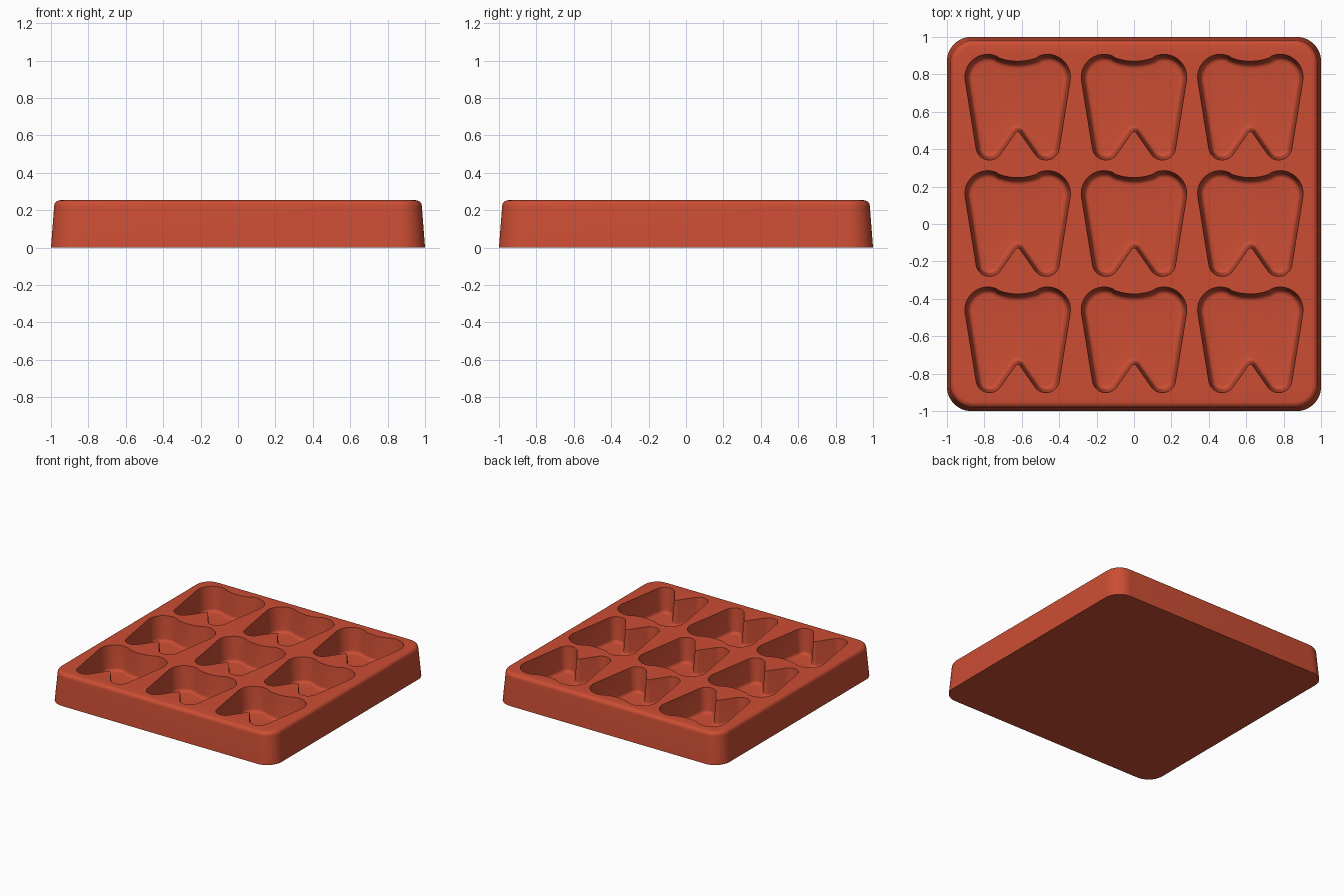
import bpy, bmesh, math
from mathutils import Vector

if "Cube" in bpy.data.objects:
    bpy.data.objects.remove(bpy.data.objects["Cube"])

H, DEPTH, PITCH = 0.253, 0.2, 0.622

terracotta = bpy.data.materials.new("terracotta_red")
terracotta.use_nodes = True
color = (0.60, 0.075, 0.034, 1)
terracotta.diffuse_color = color
terracotta.node_tree.nodes["Principled BSDF"].inputs["Base Color"].default_value = color


def loft(name, rings):
    """Closed solid through a stack of equal-length rings, lowest first."""
    bm = bmesh.new()
    loops = [[bm.verts.new(p) for p in ring] for ring in rings]
    n = len(loops[0])
    for a, b in zip(loops, loops[1:]):
        for i in range(n):
            j = (i + 1) % n
            bm.faces.new((a[i], a[j], b[j], b[i]))
    bm.faces.new(loops[0][::-1])
    bm.faces.new(loops[-1])
    bmesh.ops.recalc_face_normals(bm, faces=bm.faces)
    mesh = bpy.data.meshes.new(name)
    bm.to_mesh(mesh)
    bm.free()
    mesh.materials.append(terracotta)
    obj = bpy.data.objects.new(name, mesh)
    bpy.context.collection.objects.link(obj)
    return obj


def rounded_square(half, r, z, steps=12):
    pts = []
    for q, (sx, sy) in enumerate([(1, 1), (-1, 1), (-1, -1), (1, -1)]):
        for k in range(steps + 1):
            a = math.pi / 2 * (q + k / steps)
            pts.append((sx * (half - r) + r * math.cos(a),
                        sy * (half - r) + r * math.sin(a), z))
    return pts


def arc(cx, cy, r, a0, a1, steps):
    return [Vector((cx + r * math.cos(math.radians(a0 + (a1 - a0) * k / steps)),
                    cy + r * math.sin(math.radians(a0 + (a1 - a0) * k / steps))))
            for k in range(steps + 1)]


def pocket_outline():
    # Right half from the notch tip round to the dip in the crown
    half = arc(0, -0.142, 0.014, 90, 33, 4)
    half += arc(0.151, -0.208, 0.072, 213, 352, 16)
    half += arc(0.16, 0.163, 0.122, -8, 113, 18)
    half += arc(0, 0.538, 0.29, 293, 270, 8)[1:]
    left = [Vector((-p.x, p.y)) for p in half[-2:0:-1]]
    return half + left


def inset(pts, d):
    """Shift a counter-clockwise outline inward along its normals."""
    n, out = len(pts), []
    for i, p in enumerate(pts):
        e1 = (p - pts[i - 1]).normalized()
        e2 = (pts[(i + 1) % n] - p).normalized()
        t = (e1 + e2).normalized()
        out.append(p + Vector((-t.y, t.x)) * d / max(t.dot(e1), 0.5))
    return out


# Tray block: drafted sides, rounded top edge
R = 0.032
rings = [rounded_square(1.0, 0.13, 0), rounded_square(0.983, 0.125, H - R)]
for k in range(1, 7):
    a = math.pi / 2 * k / 6
    d = R * (1 - math.cos(a))
    rings.append(rounded_square(0.983 - d, 0.125 - d, H - R + R * math.sin(a)))
tray = loft("tray", rings)

# Nine pockets: drafted walls, rounded floor edge
outline = pocket_outline()
floor, f = H - DEPTH, 0.025
levels = [(0.015 + f * (1 - math.sin(a)), floor + f * (1 - math.cos(a)))
          for a in (math.pi / 2 * k / 5 for k in range(6))]
levels += [(0.0, H), (0.0, H + 0.05)]
for row in (-1, 0, 1):
    for col in (-1, 0, 1):
        rings = [[(p.x + col * PITCH, p.y + row * PITCH, z) for p in inset(outline, d)]
                 for d, z in levels]
        cutter = loft("pocket_cutter", rings)
        cut = tray.modifiers.new("pocket", "BOOLEAN")
        cut.operation, cut.solver, cut.object = "DIFFERENCE", "EXACT", cutter
        bpy.context.view_layer.objects.active = tray
        bpy.ops.object.modifier_apply(modifier=cut.name)
        bpy.data.objects.remove(cutter)

# Smooth walls, crisp rims
bpy.ops.object.select_all(action="DESELECT")
tray.select_set(True)
bpy.context.view_layer.objects.active = tray
bpy.ops.object.shade_smooth_by_angle(angle=math.radians(35))
